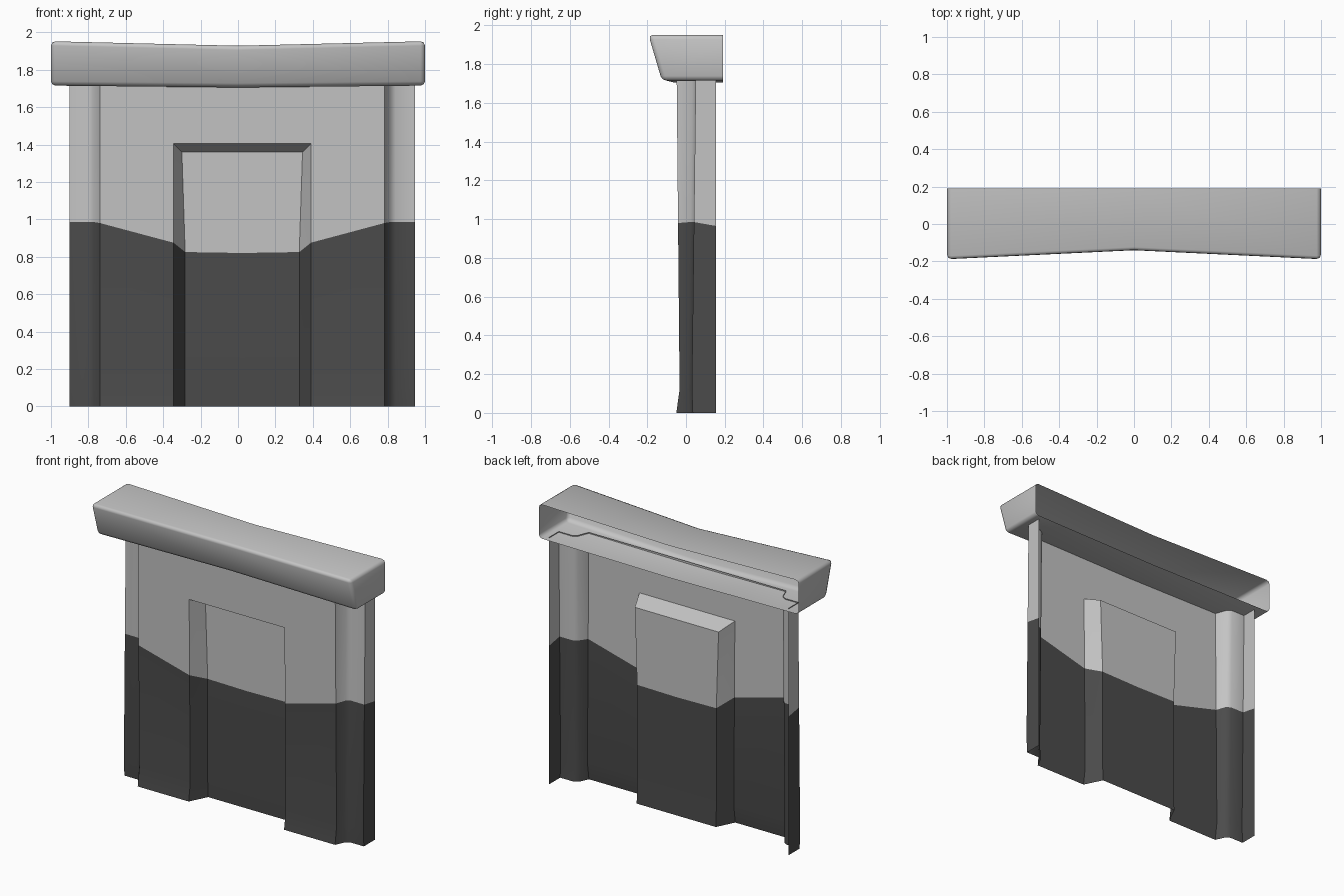
import bpy, bmesh, math

cube = bpy.data.objects.get("Cube")
if cube:
    bpy.data.objects.remove(cube, do_unlink=True)


def make_material(name, value):
    mat = bpy.data.materials.new(name)
    mat.use_nodes = True
    colour = (value, value, value, 1)
    mat.diffuse_color = colour
    mat.node_tree.nodes["Principled BSDF"].inputs["Base Color"].default_value = colour
    return mat


plaster = make_material("light_plaster", 0.55)
dark_base = make_material("dark_base", 0.07)


def finish(bm, name, materials, angle):
    mesh = bpy.data.meshes.new(name)
    bm.to_mesh(mesh)
    bm.free()
    obj = bpy.data.objects.new(name, mesh)
    bpy.context.collection.objects.link(obj)
    for mat in materials:
        mesh.materials.append(mat)
    bpy.ops.object.select_all(action="DESELECT")
    obj.select_set(True)
    bpy.context.view_layer.objects.active = obj
    bpy.ops.object.shade_smooth_by_angle(angle=math.radians(angle))
    return obj


# Wall: half plan of vertical columns, mirrored about its own centre
FOOT, HEAD, HEAD_BACK, TOP = 0.12, 1.405, 1.36, 1.72
NICHE = (0.075, 0.07, 0.07)
FACE = (-0.05, -0.033, -0.048)
CURVE = (0.015, 0.01, 0.03)
STRIP = (0.035, 0.03, 0.05)
BACK = (0.155, 0.155, 0.155)
# x at floor, x at top, depth at floor / foot / top, height of colour change, height of top
columns = [
    (0, 0, NICHE, 0.82, HEAD_BACK),
    (0.305, 0.3225, NICHE, 0.825, HEAD_BACK),
    (0.3675, 0.3675, FACE, 0.875, HEAD),
    (0.76, 0.76, FACE, 0.98, HEAD),
    (0.79, 0.79, CURVE, 0.985, HEAD),
    (0.82, 0.82, STRIP, 0.985, HEAD),
    (0.9225, 0.9225, STRIP, 0.985, HEAD),
    (0.9225, 0.9225, BACK, 0.965, HEAD),
]

bm = bmesh.new()


def column_verts(x0, x1, depth, split, head):
    verts = []
    for z in (0, FOOT, split, head, TOP):
        t = (z - FOOT) / (TOP - FOOT)
        y = depth[0] if z == 0 else depth[1] + (depth[2] - depth[1]) * t
        x = x0 + (x1 - x0) * max(0, (z - split) / (head - split))
        verts.append(bm.verts.new((x, y, z)) if z < TOP or head == HEAD else None)
    return verts


cols = [column_verts(*c) for c in columns]
for i, (a, b) in enumerate(zip(cols, cols[1:])):
    for row in range(4 if i > 1 else 3):
        face = bm.faces.new((a[row], b[row], b[row + 1], a[row + 1]))
        face.material_index = 1 if row < 2 else 0

# Niche soffit and the wall above it
outer = cols[2]
mid_head = bm.verts.new((0, outer[3].co.y, HEAD))
mid_top = bm.verts.new((0, outer[4].co.y, TOP))
bm.faces.new((cols[0][3], cols[1][3], outer[3], mid_head))
bm.faces.new((mid_head, outer[3], outer[4], mid_top))

wall = finish(bm, "wall_with_niche", (plaster, dark_base), 40)
wall.location.x = 0.0225
mirror = wall.modifiers.new("mirror", "MIRROR")
mirror.use_clip = True

# Cornice: sagging hollow beam, open at the back, with rounded front and ends
bm = bmesh.new()
end = [(0.19, 1.952), (-0.195, 1.952), (-0.125, 1.715), (0.19, 1.715)]
middle = [(0.19, 1.928), (-0.147, 1.928), (-0.085, 1.705), (0.19, 1.705)]
rings = [[bm.verts.new((x, y, z)) for y, z in section]
         for x, section in ((-1, end), (0, middle), (1, end))]
for a, b in zip(rings, rings[1:]):
    for k in range(3):
        bm.faces.new((a[k], a[k + 1], b[k + 1], b[k]))
bm.faces.new(rings[0][::-1])
bm.faces.new(rings[2])
bmesh.ops.recalc_face_normals(bm, faces=bm.faces[:])
rounded = [e for e in bm.edges if not e.is_boundary
           and not all(abs(v.co.x) < 0.01 for v in e.verts)]
bmesh.ops.bevel(bm, geom=rounded, offset=0.024, segments=2, profile=0.5,
                affect="EDGES", clamp_overlap=True)
finish(bm, "cornice", (plaster,), 70)
